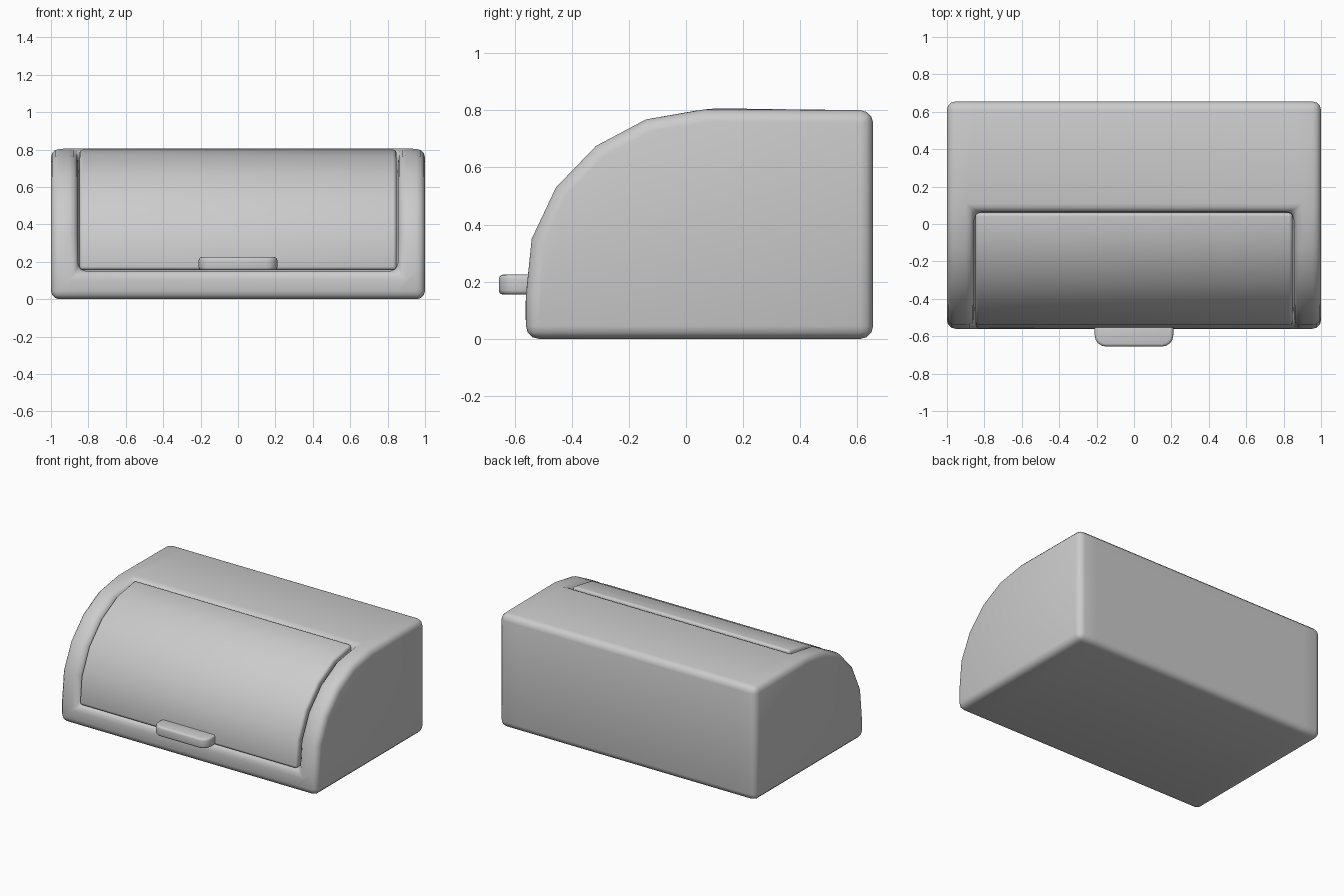
import bpy, bmesh, math

if "Cube" in bpy.data.objects:
    bpy.data.objects.remove(bpy.data.objects["Cube"])

# Side curve (y, z) of the roll-top opening, from front sill to top edge
ARC = [(-0.56, 0.15), (-0.54, 0.35), (-0.455, 0.53), (-0.315, 0.675),
       (-0.14, 0.768), (0.065, 0.803)]
CENTRE = (0.065, 0.15)


def shrink(p, f):
    return tuple(c + (v - c) * f for v, c in zip(p, CENTRE))


def finish(bm, name, bevel, segments):
    bmesh.ops.recalc_face_normals(bm, faces=bm.faces)
    me = bpy.data.meshes.new(name)
    bm.to_mesh(me)
    bm.free()
    ob = bpy.data.objects.new(name, me)
    bpy.context.collection.objects.link(ob)
    mod = ob.modifiers.new("Rounded edges", 'BEVEL')
    mod.width, mod.segments = bevel, segments
    mod.limit_method, mod.angle_limit = 'ANGLE', math.radians(40)
    bpy.ops.object.select_all(action='DESELECT')
    ob.select_set(True)
    bpy.context.view_layer.objects.active = ob
    bpy.ops.object.modifier_apply(modifier=mod.name)
    bpy.ops.object.shade_smooth_by_angle(angle=math.radians(40))
    return ob


def loft(profile, xs):
    """Closed profile swept across several x stations; returns bmesh and faces[segment][column]."""
    bm = bmesh.new()
    rows = [[bm.verts.new((x, y, z)) for x in xs] for y, z in profile]
    n = len(rows)
    faces = [[bm.faces.new((rows[i][j], rows[i][j + 1], rows[(i + 1) % n][j + 1], rows[(i + 1) % n][j]))
              for j in range(len(xs) - 1)] for i in range(n)]
    bm.faces.new([r[0] for r in rows])
    bm.faces.new([r[-1] for r in rows])
    return bm, faces


# Body with a sunken opening for the lid
bm, faces = loft(ARC + [(0.655, 0.80), (0.655, 0), (-0.56, 0)], [-1, -0.855, 0.855, 1])
bmesh.ops.recalc_face_normals(bm, faces=bm.faces)
opening = [faces[i][1] for i in range(len(ARC) - 1)]
res = bmesh.ops.extrude_face_region(bm, geom=opening)
bmesh.ops.delete(bm, geom=[f for f in opening if f.is_valid], context='FACES')
for v in res['geom']:
    if isinstance(v, bmesh.types.BMVert):
        v.co.y, v.co.z = shrink((v.co.y, v.co.z), 0.81)
finish(bm, "body", 0.045, 3)

# Curved lid filling the opening
outer = [(-0.56, 0.156)] + ARC[1:-1] + [(0.06, 0.803)]
inner = [shrink(p, 0.88) for p in outer]
bm, _ = loft(outer + inner[::-1], [-0.848, 0.848])
finish(bm, "lid", 0.02, 3)

# Handle tab on the lid
bm = bmesh.new()
pts = [(-0.21, -0.53), (0.21, -0.53)]
for cx, start in ((0.15, 0), (-0.15, -90)):
    for k in range(5):
        a = math.radians(start - k * 22.5)
        pts.append((cx + 0.06 * math.cos(a), -0.595 + 0.06 * math.sin(a)))
base = bm.faces.new([bm.verts.new((x, y, 0.155)) for x, y in pts])
top = bmesh.ops.extrude_face_region(bm, geom=[base])
bmesh.ops.translate(bm, vec=(0, 0, 0.07),
                    verts=[v for v in top['geom'] if isinstance(v, bmesh.types.BMVert)])
if base.is_valid and len([f for f in bm.faces if len(f.verts) > 4]) < 2:
    bm.faces.new(list(base.verts))
finish(bm, "handle", 0.015, 3)
